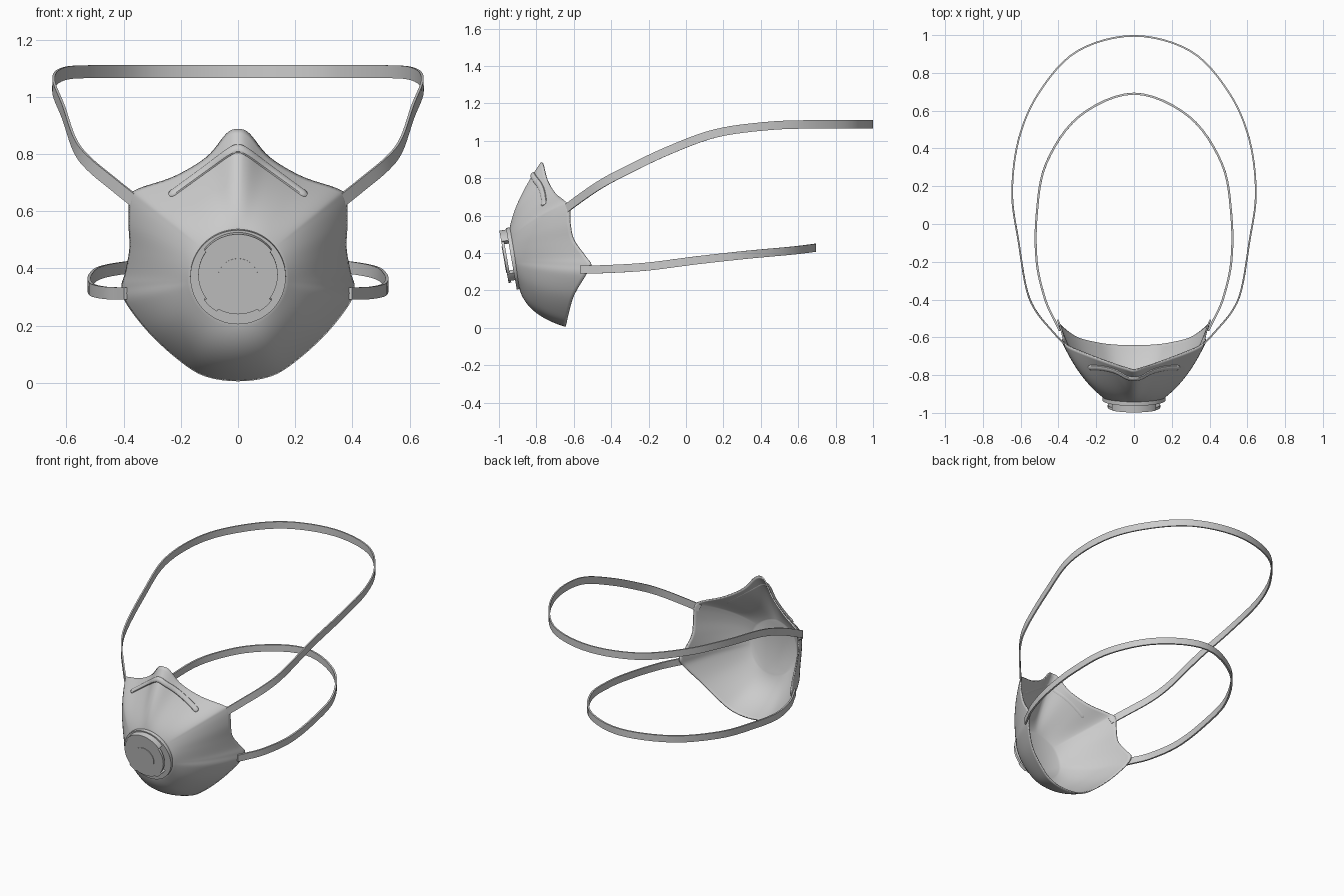
import bpy, math
from mathutils import Vector
from mathutils.bvhtree import BVHTree

if "Cube" in bpy.data.objects:
    bpy.data.objects.remove(bpy.data.objects["Cube"])


def make(name, verts, faces, angle=35):
    me = bpy.data.meshes.new(name)
    me.from_pydata(verts, [], faces)
    ob = bpy.data.objects.new(name, me)
    bpy.context.collection.objects.link(ob)
    bpy.ops.object.select_all(action='DESELECT')
    ob.select_set(True)
    bpy.context.view_layer.objects.active = ob
    bpy.ops.object.mode_set(mode='EDIT')
    bpy.ops.mesh.select_all(action='SELECT')
    bpy.ops.mesh.normals_make_consistent(inside=False)
    bpy.ops.object.mode_set(mode='OBJECT')
    bpy.ops.object.shade_smooth_by_angle(angle=math.radians(angle))
    return ob


def spline(pts, steps, closed=False):
    """Catmull-Rom curve through the points."""
    p = [Vector(q) for q in pts]
    n = len(p)
    at = (lambda i: p[i % n]) if closed else (lambda i: p[max(0, min(n - 1, i))])
    out = []
    for i in range(n if closed else n - 1):
        a, b, c, d = at(i - 1), at(i), at(i + 1), at(i + 2)
        for k in range(steps):
            t = k / steps
            out.append(0.5 * (2 * b + (c - a) * t + (2 * a - 5 * b + 4 * c - d) * t * t
                              + (3 * b - a - 3 * c + d) * t ** 3))
    return out if closed else out + [p[-1]]


def mirrored(half):
    return [(-x, y, z) for x, y, z in reversed(half)]


# Mask shell: rim outline blended to a flat valve seat by bulging rays
rim_half = [(0, -.775, .887), (.04, -.765, .872), (.11, -.742, .79), (.223, -.70, .722),
            (.345, -.65, .68), (.378, -.625, .65), (.383, -.62, .56), (.38, -.60, .47),
            (.395, -.54, .385), (.408, -.508, .335), (.39, -.54, .275), (.308, -.60, .17),
            (.203, -.628, .075), (.115, -.64, .022), (0, -.644, .005)]
rim = spline(rim_half + mirrored(rim_half[1:-1]), 6, closed=True)
SEAT_Z, SEAT_R, RINGS = .37, .165, 24
verts, faces = [], []
n = len(rim)
for k in range(RINGS + 1):
    s = k / RINGS
    for r in rim:
        d = Vector((r.x, 0, r.z - SEAT_Z)).normalized()
        c = Vector((d.x * SEAT_R, -.916 - .16 * d.z * SEAT_R, SEAT_Z + d.z * SEAT_R))
        w = d.z * d.z
        rad = .63 + (-.22 if d.z > 0 else .06) * w
        dep = .33 - .17 * w
        q = Vector((c.x + (r.x - c.x) * rad, c.y + (r.y - c.y) * dep, c.z + (r.z - c.z) * rad))
        verts.append((1 - s) ** 2 * r + 2 * s * (1 - s) * q + s * s * c)
for k in range(RINGS):
    for i in range(n):
        j = (i + 1) % n
        faces.append((k * n + i, k * n + j, (k + 1) * n + j, (k + 1) * n + i))
faces.append(tuple(RINGS * n + i for i in range(n)))
shell = make("mask_shell", verts, faces, 50)
if shell.data.polygons[-1].normal.y > 0:
    shell.data.flip_normals()
sol = shell.modifiers.new("thickness", 'SOLIDIFY')
sol.thickness, sol.offset = .008, -1
surface = BVHTree.FromPolygons(verts, faces)

# Nose clip: bent strip laid on the shell surface
clip_half = [(0, 0, .818), (.03, 0, .807), (.10, 0, .756), (.17, 0, .705), (.24, 0, .654)]
path = []
for p in spline(mirrored(clip_half[1:]) + clip_half, 8):
    hit, nor, _, _ = surface.ray_cast(Vector((p.x, -2, p.z)), Vector((0, 1, 0)))
    nor = nor if nor.y < 0 else -nor
    path.append((hit, nor))
verts, faces = [], []
SEC = 12
for i, (p, nor) in enumerate(path):
    t = (path[min(i + 1, len(path) - 1)][0] - path[max(i - 1, 0)][0]).normalized()
    side = t.cross(nor).normalized()
    end = min(i, len(path) - 1 - i)
    taper = (.45, .85, 1)[min(end, 2)]
    for k in range(SEC):
        a = 2 * math.pi * k / SEC
        verts.append(p + side * math.cos(a) * .017 * taper + nor * math.sin(a) * .010 * taper)
for i in range(len(path) - 1):
    for k in range(SEC):
        m = (k + 1) % SEC
        faces.append((i * SEC + k, i * SEC + m, (i + 1) * SEC + m, (i + 1) * SEC + k))
faces += [tuple(range(SEC)), tuple(range(len(verts) - SEC, len(verts)))]
make("nose_clip", verts, faces)


# Straps: flat ribbons swept around the head
def strap(name, half, width, thick):
    pts = spline(mirrored(half[1:]) + half, 6)
    verts, faces = [], []
    for i, p in enumerate(pts):
        t = (pts[min(i + 1, len(pts) - 1)] - pts[max(i - 1, 0)]).normalized()
        up = (Vector((0, 0, 1)) - t * t.z).normalized()
        out = t.cross(up)
        for a, b in ((-1, -1), (1, -1), (1, 1), (-1, 1)):
            verts.append(p + up * a * width / 2 + out * b * thick / 2)
    for i in range(len(pts) - 1):
        for k in range(4):
            m = (k + 1) % 4
            faces.append((i * 4 + k, i * 4 + m, i * 4 + 4 + m, i * 4 + 4 + k))
    e = len(verts)
    faces += [(0, 1, 2, 3), (e - 4, e - 3, e - 2, e - 1)]
    make(name, verts, faces)


strap("upper_strap", [(0, .996, 1.088), (.30, .915, 1.088), (.50, .70, 1.088), (.61, .45, 1.08),
                      (.645, .16, 1.04), (.61, -.10, .945), (.57, -.34, .83),
                      (.52, -.46, .765), (.43, -.57, .69), (.355, -.65, .63)], .045, .009)
strap("lower_strap", [(0, .69, .428), (.29, .57, .413), (.465, .32, .39), (.515, .05, .36),
                      (.515, -.20, .328), (.47, -.40, .315), (.415, -.52, .312),
                      (.393, -.565, .312)], .043, .011)

# Exhale valve: prisms stacked along a tilted axis
TILT = math.radians(10)
UP = Vector((0, -math.sin(TILT), math.cos(TILT)))
FWD = Vector((0, -math.cos(TILT), -math.sin(TILT)))
ORIGIN = Vector((0, -.916, .372))


def arc(r, a0, a1, steps):
    return [(r * math.cos(math.radians(a0 + (a1 - a0) * i / steps)),
             r * math.sin(math.radians(a0 + (a1 - a0) * i / steps))) for i in range(steps + 1)]


def prism(name, outline, d0, d1, shift=0.0):
    m = len(outline)
    verts = [ORIGIN + Vector((u, 0, 0)) + UP * (v + shift) + FWD * d
             for d in (d0, d1) for u, v in outline]
    faces = [tuple(range(m)), tuple(range(m, 2 * m))]
    faces += [(i, (i + 1) % m, m + (i + 1) % m, m + i) for i in range(m)]
    make(name, verts, faces)


def circle(r):
    return arc(r, 0, 360, 64)[:-1]


prism("valve_flange", circle(.167), -.004, .018)
prism("valve_cover", circle(.139), .040, .055, .014)
prism("valve_hub", circle(.071), .055, .058, .002)
for name, a0, a1 in (("valve_top_wall", 37, 143), ("valve_right_leg", -60, -37),
                     ("valve_left_leg", 217, 240)):
    steps = max(4, (a1 - a0) // 4)
    prism(name, arc(.147, a0, a1, steps) + arc(.118, a1, a0, steps), .016, .055, .012)
